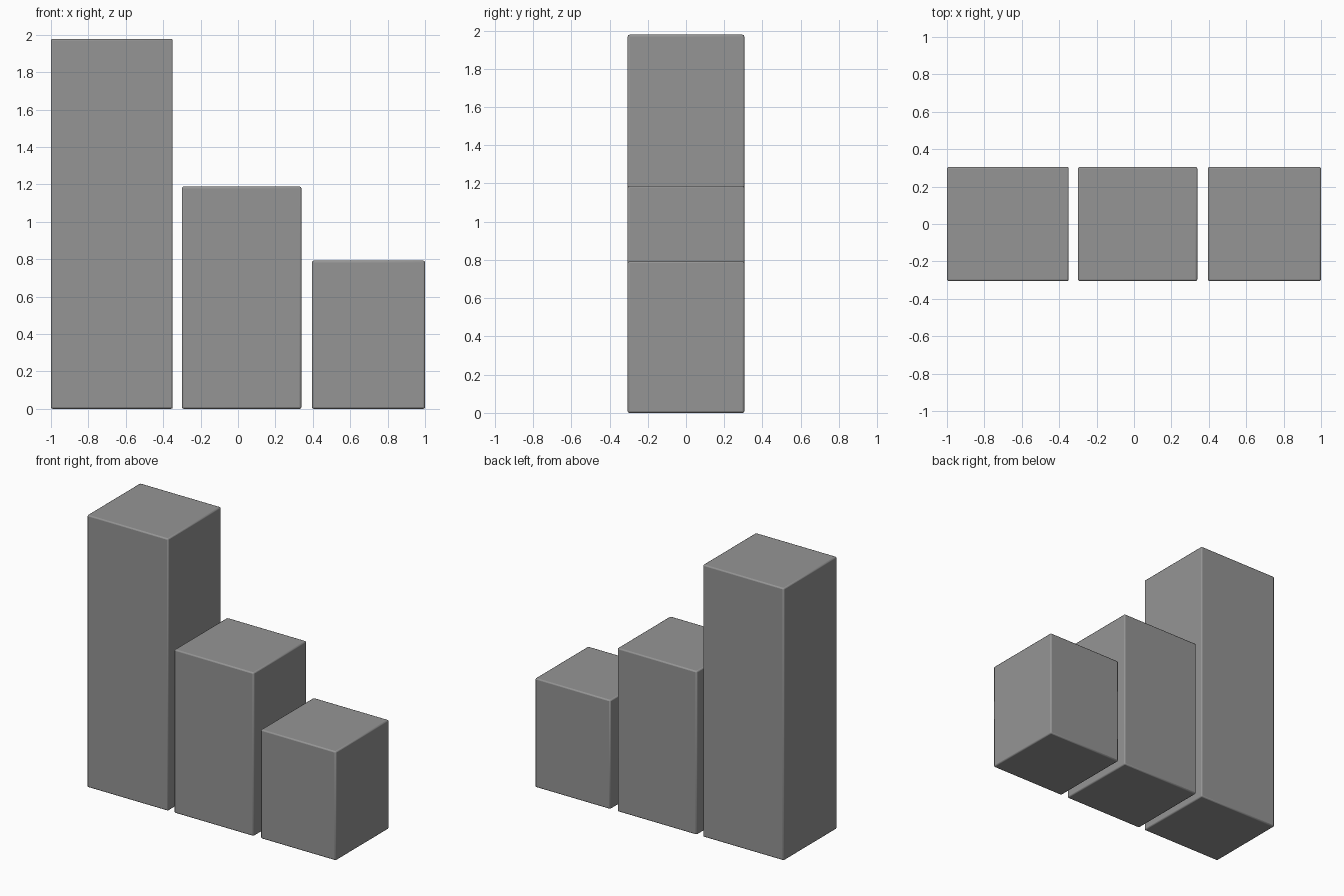
import bpy

if "Cube" in bpy.data.objects:
    bpy.data.objects.remove(bpy.data.objects["Cube"])

DEPTH = 0.61

# Dark grey finish shared by all bars
grey = bpy.data.materials.new("dark_grey")
grey.diffuse_color = (0.3, 0.3, 0.3, 1)
grey.use_nodes = True
grey.node_tree.nodes["Principled BSDF"].inputs["Base Color"].default_value = grey.diffuse_color


def bar(name, x0, x1, height):
    """Upright block standing on the ground with slightly softened edges."""
    bpy.ops.mesh.primitive_cube_add(size=1, location=((x0 + x1) / 2, 0, height / 2))
    ob = bpy.context.object
    ob.name = name
    ob.scale = (x1 - x0, DEPTH, height)
    bpy.ops.object.transform_apply(location=False, rotation=False, scale=True)
    ob.data.materials.append(grey)
    bevel = ob.modifiers.new("soft_edges", 'BEVEL')
    bevel.width = 0.009
    bevel.segments = 2
    bpy.ops.object.shade_smooth_by_angle()
    return ob


# Three bars stepping down from left to right
bar("tall_bar", -1.0, -0.349, 1.978)
bar("middle_bar", -0.30, 0.339, 1.188)
bar("short_bar", 0.395, 1.0, 0.792)
